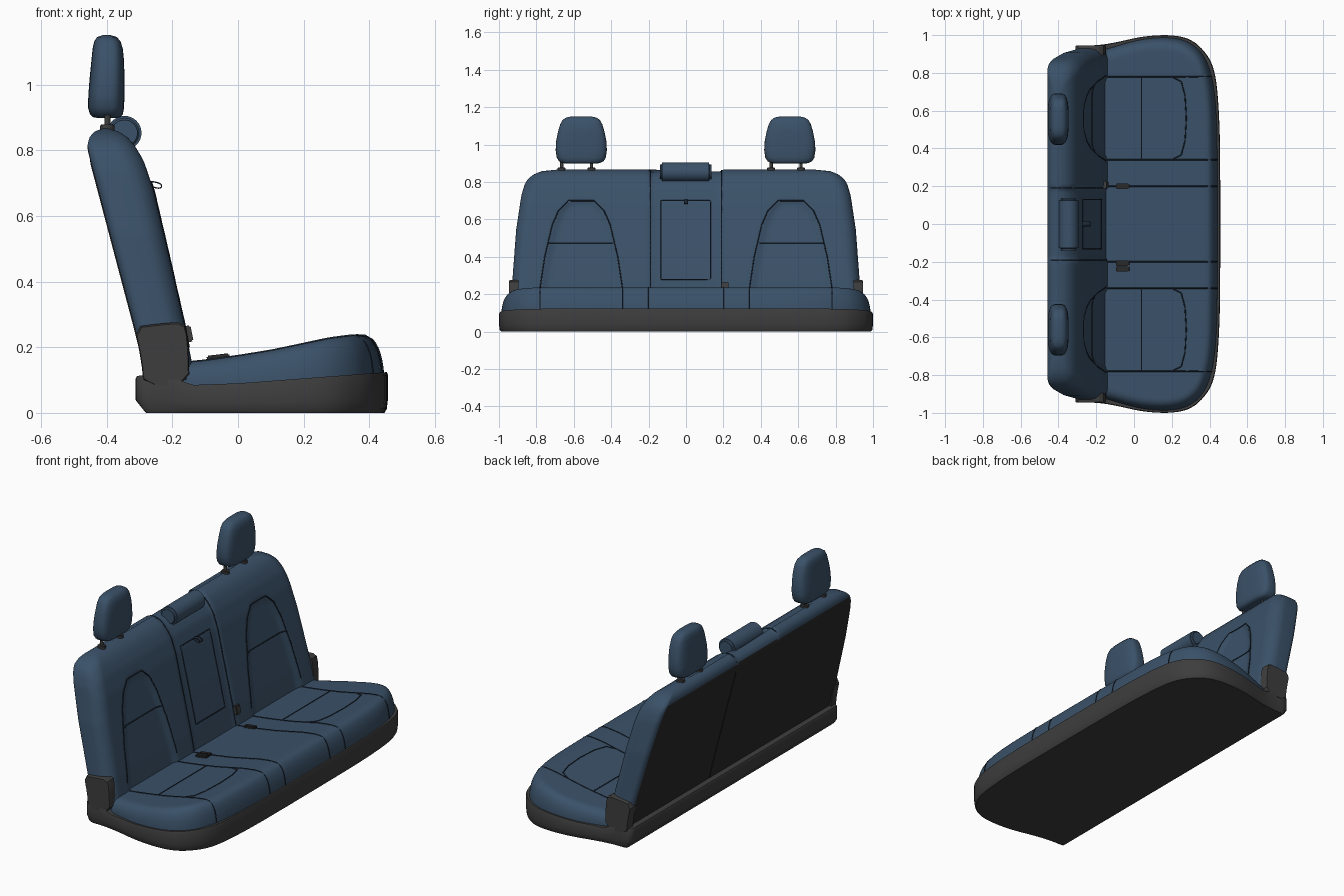
import bpy, bmesh, math
from mathutils import Vector
from mathutils.bvhtree import BVHTree

cube = bpy.data.objects.get("Cube")
if cube:
    bpy.data.objects.remove(cube, do_unlink=True)


def material(name, r, g, b):
    m = bpy.data.materials.new(name)
    m.use_nodes = True
    m.diffuse_color = (r, g, b, 1)
    bsdf = m.node_tree.nodes["Principled BSDF"]
    bsdf.inputs["Base Color"].default_value = (r, g, b, 1)
    bsdf.inputs["Roughness"].default_value = 0.7
    return m


BLUE = material("blue upholstery", 0.043, 0.083, 0.14)
SEAM = material("dark blue seam", 0.012, 0.02, 0.035)
GREY = material("charcoal plastic", 0.047, 0.047, 0.047)
BLACK = material("black panel", 0.022, 0.022, 0.022)


def finish(name, bm, *mats, angle=40):
    bmesh.ops.remove_doubles(bm, verts=bm.verts, dist=1e-5)
    bmesh.ops.recalc_face_normals(bm, faces=bm.faces)
    me = bpy.data.meshes.new(name)
    bm.to_mesh(me)
    bm.free()
    ob = bpy.data.objects.new(name, me)
    bpy.context.collection.objects.link(ob)
    for m in mats:
        me.materials.append(m)
    bpy.ops.object.select_all(action="DESELECT")
    ob.select_set(True)
    bpy.context.view_layer.objects.active = ob
    bpy.ops.object.shade_smooth_by_angle(angle=math.radians(angle))
    return ob


def interp(pts, v):
    """Piecewise linear lookup."""
    for (a, fa), (b, fb) in zip(pts, pts[1:]):
        if v <= b:
            return fa + (fb - fa) * max(0, (v - a) / (b - a))
    return pts[-1][1]


def smooth(t):
    t = min(1, max(0, t))
    return t * t * (3 - 2 * t)


def loft(rings, caps=True):
    bm = bmesh.new()
    rows = [[bm.verts.new(p) for p in ring] for ring in rings]
    for a, b in zip(rows, rows[1:]):
        for i in range(len(a)):
            j = (i + 1) % len(a)
            bm.faces.new((a[i], a[j], b[j], b[i]))
    if caps:
        bm.faces.new(rows[0])
        bm.faces.new(rows[-1])
    return bm


def chaikin(pts, passes):
    for _ in range(passes):
        pts = [tuple(a * k + b * (1 - k) for a, b in zip(p, q))
               for p, q in zip(pts, pts[1:] + pts[:1]) for k in (0.75, 0.25)]
    return pts


def mirrored(half):
    return half + [(x, -y) for x, y in reversed(half)]


def box(name, loc, size, mat, tilt=0, bevel=0.004):
    bm = bmesh.new()
    bmesh.ops.create_cube(bm, size=1)
    bmesh.ops.scale(bm, vec=size, verts=bm.verts)
    bmesh.ops.bevel(bm, geom=bm.edges[:], offset=bevel, segments=2, affect="EDGES")
    ob = finish(name, bm, mat)
    ob.location, ob.rotation_euler = loc, (0, tilt, 0)
    return ob


def cylinder(name, loc, radius, depth, mat, rot=(0, 0, 0), bevel=0.003):
    bm = bmesh.new()
    bmesh.ops.create_cone(bm, cap_ends=True, segments=32, radius1=radius, radius2=radius, depth=depth)
    rims = [e for e in bm.edges if abs(e.verts[0].co.z - e.verts[1].co.z) < 1e-6]
    bmesh.ops.bevel(bm, geom=rims, offset=bevel, segments=3, affect="EDGES")
    ob = finish(name, bm, mat)
    ob.location, ob.rotation_euler = loc, rot
    return ob


# Plinth and cushion: plan outlines drawn in toward a spine, ring by ring
def inset(outline, r):
    for x, y in outline:
        sy = max(-0.65, min(0.65, y))
        yield 0.1 + (x - 0.1) * r, sy + (y - sy) * r


base_top = [(-0.31, 0.112), (-0.25, 0.12), (-0.2, 0.108), (-0.14, 0.085),
            (0, 0.09), (0.2, 0.105), (0.45, 0.124)]
base_plan = chaikin(mirrored([(-0.312, 0.3), (-0.312, 0.6), (-0.312, 0.88), (-0.31, 0.945), (-0.2, 0.945), (-0.1, 0.96),
                              (0.05, 0.995), (0.2, 1.002), (0.3, 0.98), (0.37, 0.92), (0.415, 0.85),
                              (0.44, 0.74), (0.455, 0.5), (0.457, 0.2)]), 2)
rings = []
for r, h in ((0, 0), (0.5, 0), (0.97, 0), (0.99, 0.1), (1, 0.35), (1, 0.93), (0.99, 1), (0.9, 1), (0, 1)):
    rings.append([(max(x, -0.28 - 0.1 * h), y, h * interp(base_top, x)) for x, y in inset(base_plan, r)])
finish("base_plinth", loft(rings, False), GREY)

cushion_top = [(-0.2, 0.15), (-0.1, 0.16), (0, 0.174), (0.1, 0.19), (0.2, 0.211),
               (0.28, 0.228), (0.35, 0.237), (0.4, 0.237), (0.45, 0.228)]
cushion_plan = chaikin(mirrored([(-0.24, 0.3), (-0.24, 0.6), (-0.24, 0.9), (-0.15, 0.925), (0, 0.97), (0.1, 0.986), (0.2, 0.988),
                                 (0.28, 0.97), (0.34, 0.93), (0.385, 0.87), (0.42, 0.76),
                                 (0.438, 0.6), (0.443, 0.4), (0.444, 0.15)]), 2)
rings = []
for k in range(31):
    r = math.sin(k / 30 * math.pi / 2)
    f = (1 - max(0, (r - 0.78) / 0.22) ** 3) ** 0.45
    rings.append([(x, y, 0.08 + (interp(cushion_top, x) - 0.08) * f) for x, y in inset(cushion_plan, r)])
cushion = finish("seat_cushion", loft(rings, False), BLUE, angle=60)

# Backrest: horizontal rounded sections stacked upward, with pressed-in panels
front = [(0.1, -0.13), (0.27, -0.163), (0.465, -0.207), (0.68, -0.257), (0.77, -0.288),
         (0.815, -0.315), (0.84, -0.337), (0.858, -0.365), (0.867, -0.4)]
back = [(0.1, -0.275), (0.26, -0.315), (0.79, -0.455), (0.82, -0.459),
        (0.845, -0.45), (0.858, -0.435), (0.867, -0.41)]
width = [(0.1, 0.935), (0.225, 0.932), (0.545, 0.908), (0.73, 0.88), (0.79, 0.862),
         (0.82, 0.842), (0.845, 0.808), (0.858, 0.77), (0.867, 0.68)]
arch = [(0.2, 0.225), (0.4, 0.195), (0.57, 0.155), (0.65, 0.12), (0.7, 0.07)]


def recess(y, z):
    d = 0.008 * smooth((0.2 - abs(y)) / 0.02)
    if z < 0.71:
        d += 0.014 * smooth((interp(arch, z) - abs(abs(y) - 0.56)) / 0.04) * smooth((0.71 - z) / 0.03)
    return d


def corner(cx, cy, r, start):
    return [(cx + r * math.cos(a), cy + r * math.sin(a))
            for a in (math.radians(start + 90 * i / 8) for i in range(9))]


N = 100
levels = [0.1 + 0.68 * i / 44 for i in range(45)] + [0.8, 0.815, 0.83, 0.84, 0.85, 0.858, 0.863, 0.867]
rings = []
for z in levels:
    fx, bx, w = interp(front, z), interp(back, z), interp(width, z)
    rf, rb = min(0.07, 0.45 * (fx - bx)), min(0.03, 0.45 * (fx - bx))
    sec = [(fx - recess(y, z), y) for y in ((w - rf) * (2 * i / N - 1) for i in range(1, N))]
    sec += corner(fx - rf, w - rf, rf, 0) + corner(bx + rb, w - rb, rb, 90)
    sec += [(bx, (w - rb) * (1 - 2 * i / N)) for i in range(1, N)]
    sec += corner(bx + rb, rb - w, rb, 180) + corner(fx - rf, rf - w, rf, 270)
    rings.append([(x, y, z - 0.012 * smooth((0.2 - abs(y)) / 0.02) * smooth((z - 0.75) / 0.1)) for x, y in sec])
backrest = finish("backrest", loft(rings), BLUE, BLACK, angle=60)
for p in backrest.data.polygons:
    if p.normal.x < -0.9 and abs(p.normal.y) < 0.25 and p.center.z < 0.815:
        p.material_index = 1


# Seams: thin piping laid on the surfaces by ray casting
def tree_of(ob):
    me = ob.data
    return BVHTree.FromPolygons([v.co for v in me.vertices], [p.vertices[:] for p in me.polygons])


def dense(pts, n=10):
    return [tuple(a + (b - a) * i / n for a, b in zip(p, q))
            for p, q in zip(pts, pts[1:]) for i in range(n)] + [pts[-1]]


def on_front(y, z):
    return Vector((2, y, z)), Vector((-1, 0, 0))


def on_back(y, z):
    return Vector((-2, y, z)), Vector((1, 0, 0))


def on_top(x, y):
    return Vector((x, y, 2)), Vector((0, 0, -1))


def piping(name, ob, paths, mat=SEAM):
    tree = tree_of(ob)
    cu = bpy.data.curves.new(name, "CURVE")
    cu.dimensions, cu.bevel_depth, cu.bevel_resolution = "3D", 0.0032, 1
    cu.materials.append(mat)
    for rays in paths:
        hits = [h for h in (tree.ray_cast(*r)[0] for r in rays) if h]
        sp = cu.splines.new("POLY")
        sp.points.add(len(hits) - 1)
        for pt, h in zip(sp.points, hits):
            pt.co = (*h, 1)
    bpy.context.collection.objects.link(bpy.data.objects.new(name, cu))


seat_paths, back_paths = [], []
for s in (1, -1):
    for y in (0.78, 0.34, 0.2):
        seat_paths.append([on_top(x, s * y) for x, _ in dense([(-0.15, 0), (0.41, 0)], 24)]
                          + [on_front(s * y, z) for z, _ in dense([(0.21, 0), (0.12, 0)], 8)])
    seat_paths.append([on_top(0.04, s * y) for y, _ in dense([(0.34, 0), (0.78, 0)])])
    bow = [(0.2, 0.78), (0.25, 0.755), (0.27, 0.68), (0.277, 0.56), (0.27, 0.44), (0.25, 0.365), (0.2, 0.34)]
    seat_paths.append([on_top(x, s * y) for x, y in dense(bow, 5)])
    side = [(0.56 + w, z) for z, w in arch]
    other = [(0.56 - w, z) for z, w in reversed(arch)]
    back_paths.append([on_front(s * y, z) for y, z in dense(side + other, 8)])
    back_paths.append([on_front(s * y, 0.475) for y, _ in dense([(0.38, 0), (0.74, 0)], 16)])
    back_paths.append([on_front(s * 0.19, z) for z, _ in dense([(0.16, 0), (0.82, 0)], 24)]
                      + [on_top(x, s * 0.19) for x, _ in dense([(-0.34, 0), (-0.44, 0)])])
hatch = [(-0.133, 0.28), (0.13, 0.28), (0.13, 0.7), (-0.133, 0.7), (-0.133, 0.28)]
back_paths.append([on_front(y, z) for y, z in dense(hatch, 12)])
piping("cushion_seams", cushion, seat_paths)
piping("backrest_seams", backrest, back_paths)
piping("rear_split_line", backrest, [[on_back(0.19, z) for z, _ in dense([(0.12, 0), (0.83, 0)])]], BLACK)

# Hinge covers at both ends of the backrest
cover = chaikin([(-0.316, 0.262), (-0.24, 0.272), (-0.165, 0.278), (-0.152, 0.23), (-0.147, 0.08), (-0.287, 0.08), (-0.295, 0.16)], 1)
for s, label in ((1, "left"), (-1, "right")):
    ends = [[(x, s * y, z) for x, z in cover] for y in (0.895, 0.938)]
    rim = [(x * 0.96 - 0.009, s * 0.946, 0.18 + (z - 0.18) * 0.95) for x, z in cover]
    finish("hinge_cover_" + label, loft(ends + [rim]), GREY, angle=30)

# Headrests on twin posts: height, half width, centre x, half depth
shape = [(0.898, 0.07, -0.398, 0.025), (0.901, 0.1, -0.4, 0.042), (0.91, 0.118, -0.401, 0.05),
         (0.93, 0.131, -0.402, 0.055), (0.97, 0.137, -0.401, 0.055), (1.02, 0.134, -0.399, 0.053),
         (1.07, 0.124, -0.397, 0.05), (1.11, 0.112, -0.397, 0.046), (1.132, 0.099, -0.398, 0.04),
         (1.145, 0.08, -0.399, 0.03), (1.151, 0.05, -0.4, 0.012)]


def rounded(v, e):
    return math.copysign(abs(v) ** e, v)


for cy, posts, label in ((0.555, (0.455, 0.615), "left"), (-0.56, (-0.665, -0.505), "right")):
    rings = [[(cx + hx * rounded(math.cos(a), 0.6), cy + hy * rounded(math.sin(a), 0.6), z)
              for a in (math.tau * i / 48 for i in range(48))] for z, hy, cx, hx in shape]
    finish("headrest_" + label, loft(rings), BLUE, angle=60)
    for i, y in enumerate(posts):
        cylinder(f"headrest_post_{label}_{i}", (-0.398, y, 0.885), 0.009, 0.07, GREY)
        cylinder(f"post_collar_{label}_{i}", (-0.398, y, 0.868), 0.022, 0.02, GREY)

# Centre roll headrest and pull strap
cylinder("centre_headrest", (-0.346, -0.002, 0.853), 0.052, 0.275, BLUE, (math.pi / 2, 0, 0), 0.012)
loop = chaikin([(-0.285, 0.7), (-0.262, 0.708), (-0.232, 0.7), (-0.23, 0.684), (-0.25, 0.682), (-0.275, 0.695)], 2)
strap = finish("pull_strap", loft([[(x, y, z) for x, z in loop] for y in (-0.012, 0.012)], False), SEAM)
strap.modifiers.new("thickness", "SOLIDIFY").thickness = 0.004

# Belt buckles on the cushion and the release latch
for i, y in enumerate((0.2, -0.208, -0.238)):
    box(f"belt_buckle_{i}", (-0.06, y, 0.168), (0.07, 0.027, 0.02), BLACK, -0.12)
box("release_latch", (-0.155, 0.208, 0.24), (0.03, 0.038, 0.05), GREY, -0.2)
